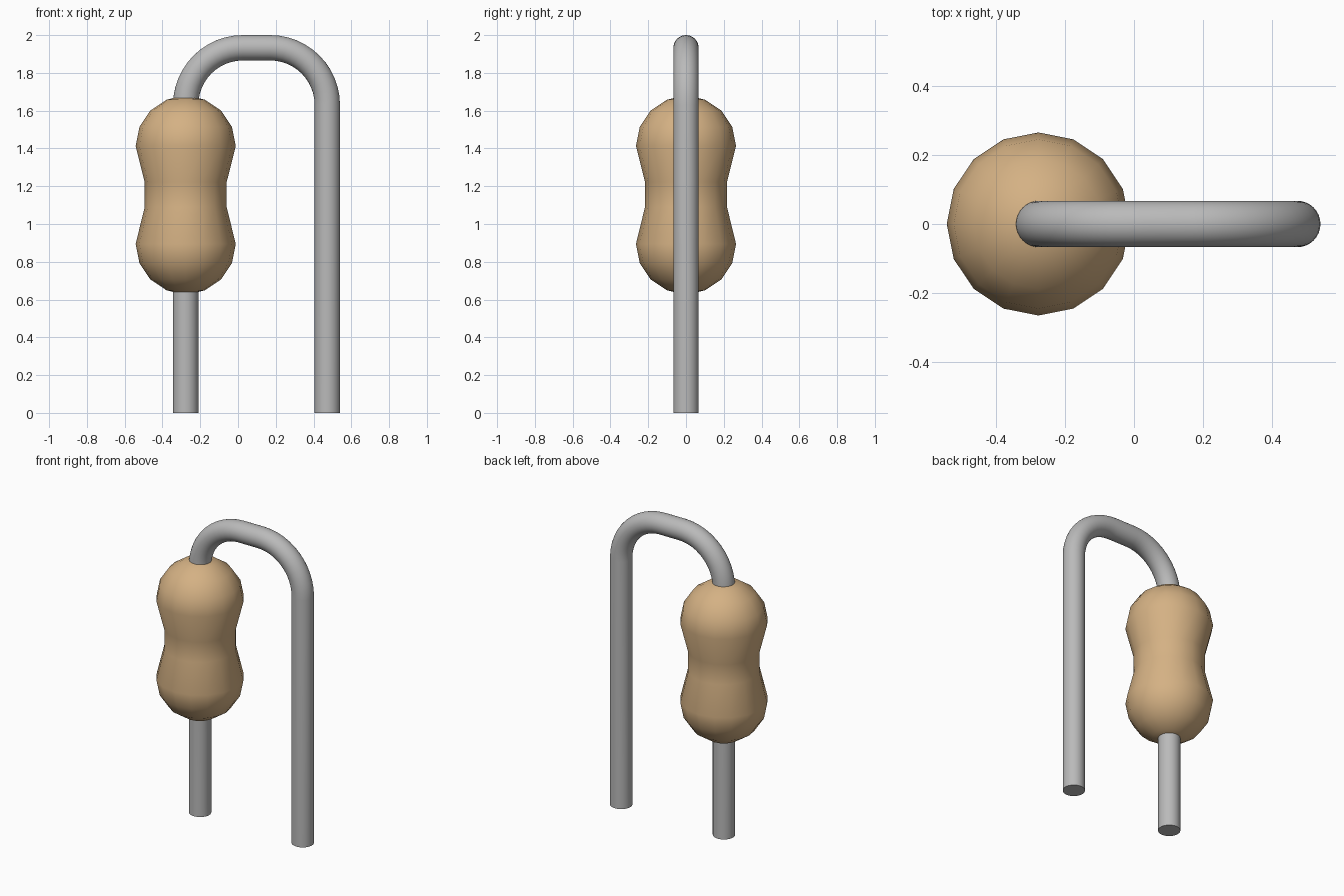
import bpy, bmesh
from math import sin, cos, pi, radians

if "Cube" in bpy.data.objects:
    bpy.data.objects.remove(bpy.data.objects["Cube"])

BODY_X, BODY_R, BODY_SIDES = -0.277, 0.265, 16
LEAD_X, LEAD_R, LEAD_SIDES = 0.473, 0.067, 32
TOP_Z, BEND_R = 2 - LEAD_R, 0.303


def material(name, colour):
    mat = bpy.data.materials.new(name)
    mat.use_nodes = True
    mat.diffuse_color = (*colour, 1)
    mat.node_tree.nodes["Principled BSDF"].inputs["Base Color"].default_value = (*colour, 1)
    return mat


def tube(name, rings, mat):
    """Bridge a list of vertex rings into a capped, smooth tube."""
    bm = bmesh.new()
    loops = [[bm.verts.new(p) for p in ring] for ring in rings]
    n = len(loops[0])
    for a, b in zip(loops, loops[1:]):
        for i in range(n):
            j = (i + 1) % n
            bm.faces.new((a[i], a[j], b[j], b[i]))
    bm.faces.new(loops[0])
    bm.faces.new(loops[-1])
    bmesh.ops.recalc_face_normals(bm, faces=bm.faces)
    mesh = bpy.data.meshes.new(name)
    bm.to_mesh(mesh)
    bm.free()
    mesh.materials.append(mat)
    obj = bpy.data.objects.new(name, mesh)
    bpy.context.collection.objects.link(obj)
    bpy.ops.object.select_all(action="DESELECT")
    obj.select_set(True)
    bpy.context.view_layer.objects.active = obj
    bpy.ops.object.shade_smooth_by_angle(angle=radians(40))
    return obj


def ring(x, z, radius, sides, tilt=0):
    """Circle around a path heading up when tilt is 0, towards +x at pi/2."""
    turns = [2 * pi * i / sides for i in range(sides)]
    return [(x + radius * cos(t) * cos(tilt), radius * sin(t),
             z - radius * cos(t) * sin(tilt)) for t in turns]


tan = material("tan coating", (0.66, 0.44, 0.23))
grey = material("grey metal", (0.49, 0.49, 0.49))

# Peanut-shaped body: two rounded ends joined by a narrower waist
low_z, high_z, waist_r = 0.894, 1.413, 0.217
cap = [(BODY_R * cos(a), BODY_R * sin(a)) for a in (0, pi / 8, pi / 4, 3 * pi / 8)]
cap.append((0.03, BODY_R * 0.99))
profile = [(r, low_z - h) for r, h in reversed(cap)]
profile += [(waist_r, 1.09), (waist_r, 1.222)]
profile += [(r, high_z + h) for r, h in cap]
tube("body", [ring(BODY_X, z, r, BODY_SIDES) for r, z in profile], tan)

# Wire: up through the body, over two quarter bends, down to the ground
bend_z = TOP_Z - BEND_R
angles = [pi / 2 * i / 12 for i in range(13)]
path = [(BODY_X, 0, 0)]
path += [(BODY_X + BEND_R * (1 - cos(a)), bend_z + BEND_R * sin(a), a) for a in angles]
path += [(LEAD_X - BEND_R * (1 - sin(a)), bend_z + BEND_R * cos(a), a + pi / 2) for a in angles]
path += [(LEAD_X, 0, pi)]
tube("wire_lead", [ring(x, z, LEAD_R, LEAD_SIDES, a) for x, z, a in path], grey)
